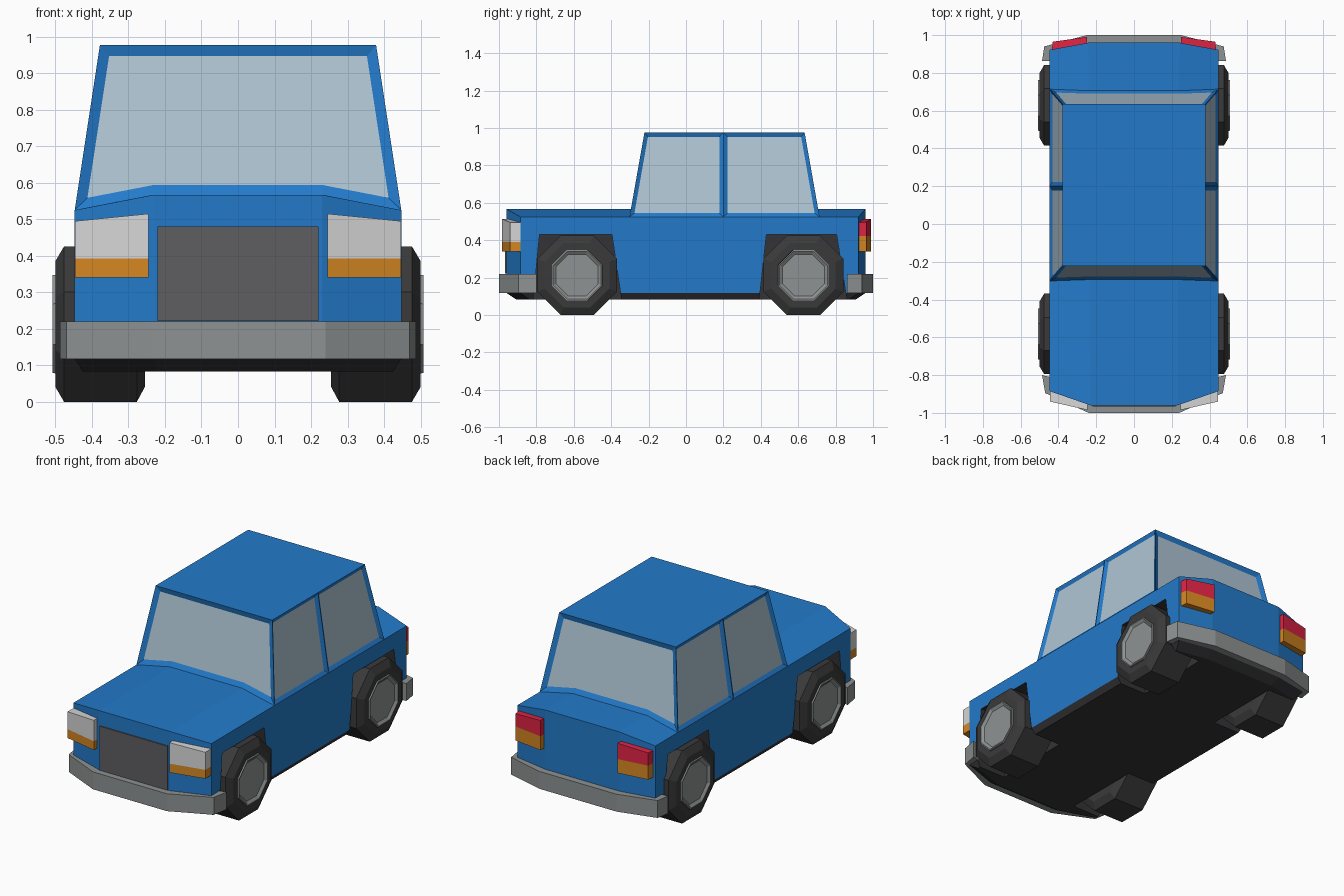
import bpy, bmesh, math

if "Cube" in bpy.data.objects:
    bpy.data.objects.remove(bpy.data.objects["Cube"])


def material(name, r, g, b):
    lin = [((c / 255 + 0.055) / 1.055) ** 2.4 for c in (r, g, b)]
    m = bpy.data.materials.new(name)
    m.diffuse_color = (*lin, 1)
    m.use_nodes = True
    m.node_tree.nodes["Principled BSDF"].inputs["Base Color"].default_value = m.diffuse_color
    return m


BLUE = material("blue paint", 35, 122, 202)
GLASS = material("window glass", 174, 197, 211)
TYRE = material("black rubber", 58, 58, 58)
UNDER = material("dark underbody", 52, 52, 55)
GRILLE = material("grille grey", 95, 93, 96)
METAL = material("bumper grey", 142, 146, 146)
WHITE = material("lamp white", 214, 214, 214)
AMBER = material("lamp amber", 212, 134, 34)
RED = material("lamp red", 224, 36, 68)


def finish(bm, name, mats):
    mesh = bpy.data.meshes.new(name)
    bm.to_mesh(mesh)
    bm.free()
    for m in mats:
        mesh.materials.append(m)
    ob = bpy.data.objects.new(name, mesh)
    bpy.context.collection.objects.link(ob)
    return ob


def loft(name, rings, mats, rule=None, split=()):
    """Skin a stack of equal rings, cap both ends, colour faces by rule."""
    bm = bmesh.new()
    vs = [[bm.verts.new(p) for p in r] for r in rings]
    n = len(rings[0])
    for a, b in zip(vs, vs[1:]):
        for i in range(n):
            j = (i + 1) % n
            bm.faces.new((a[i], a[j], b[j], b[i]))
    bm.faces.new(vs[0][::-1])
    bm.faces.new(vs[-1])
    for i, j in split:
        bmesh.ops.connect_verts(bm, verts=[vs[-1][i], vs[-1][j]])
    bmesh.ops.recalc_face_normals(bm, faces=bm.faces[:])
    if rule:
        for f in bm.faces:
            f.material_index = rule(f.calc_center_median())
    return finish(bm, name, mats)


def prism(name, plan, z0, z1, mat):
    return loft(name, [[(x, y, z) for x, y in plan] for z in (z0, z1)], [mat])


def mirrored(half):
    return half + [(-x, y) for x, y in reversed(half)]


# Lower body: plan outline lofted up, with sloped shoulders
plan = [(-.447, -.885), (-.23, -.96), (.23, -.96), (.447, -.885),
        (.447, .922), (.24, .96), (-.24, .96), (-.447, .922)]
body = loft("body", [
    [(x * .95, y * .945, .083) for x, y in plan],
    [(x, y, .118) for x, y in plan],
    [(x, y, .525 if abs(x) > .4 else .567) for x, y in plan],
], [BLUE, UNDER], split=[(1, 6), (2, 5)])

# Wheel arches cut from the body
arches = [[(-.82, .05), (-.783, .432), (-.396, .432), (-.34, .05)],
          [(.388, .05), (.43, .432), (.805, .432), (.865, .05)]]
cutters = []
for arch in arches:
    for s in (-1, 1):
        c = loft("arch_cutter", [[(s * x, y, z) for y, z in arch] for x in (.25, .6)], [])
        c.hide_render = True
        cutters.append(c)
        mod = body.modifiers.new("arch", 'BOOLEAN')
        mod.operation = 'DIFFERENCE'
        mod.solver = 'EXACT'
        mod.object = c
bpy.context.view_layer.update()
cut = bpy.data.meshes.new_from_object(
    body.evaluated_get(bpy.context.evaluated_depsgraph_get()))
body.modifiers.clear()
body.data = cut
for c in cutters:
    bpy.data.objects.remove(c)
cut.materials.clear()
cut.materials.append(BLUE)
cut.materials.append(UNDER)
for p in cut.polygons:
    c = p.center
    in_arch = (.24 < abs(c.x) < .44 and c.z < .44
               and (-.83 < c.y < -.33 or .38 < c.y < .87))
    p.material_index = 1 if p.normal.z < -.3 or in_arch else 0

# Cabin with inset windows
ZB, ZC, ZT = .525, .567, .977
bm = bmesh.new()


def end_wall(yb, yt):
    yc = yb + (yt - yb) * (ZC - ZB) / (ZT - ZB)
    pts = [(-.447, yb, ZB), (-.23, yc, ZC), (.23, yc, ZC), (.447, yb, ZB),
           (.378, yt, ZT), (-.378, yt, ZT)]
    return [bm.verts.new(p) for p in pts]


front, rear = end_wall(-.302, -.222), end_wall(.714, .634)
mid = [[bm.verts.new((s * x, .2, z)) for x, z in ((.447, ZB), (.378, ZT))] for s in (-1, 1)]
ends = [bm.faces.new(front), bm.faces.new(rear)]
sides = []
for (b, t), ib, it in ((mid[0], 0, 5), (mid[1], 3, 4)):
    sides.append(bm.faces.new((front[ib], b, t, front[it])))
    sides.append(bm.faces.new((b, rear[ib], rear[it], t)))
bm.faces.new((front[5], front[4], mid[1][1], rear[4], rear[5], mid[0][1]))
bm.faces.new((front[0], front[1], front[2], front[3], mid[1][0],
              rear[3], rear[2], rear[1], rear[0], mid[0][0]))
bmesh.ops.recalc_face_normals(bm, faces=bm.faces[:])
for faces, width in ((ends, .029), (sides, .022)):
    bmesh.ops.inset_individual(bm, faces=faces, thickness=width, depth=-.012,
                               use_even_offset=True)
    for f in faces:
        f.material_index = 1
finish(bm, "cabin", [BLUE, GLASS])

# Grille plate
prism("grille", [(-.22, -.967), (.22, -.967), (.22, -.958), (-.22, -.958)], .222, .48, GRILLE)

# Wrap-around bumpers
prism("front_bumper", mirrored([(.445, -.81), (.487, -.80), (.47, -.895), (.24, -1)])
      + [(-.445, -.81), (-.425, -.86), (-.22, -.94), (.22, -.94), (.425, -.86)][1:],
      .118, .22, METAL)
prism("rear_bumper", mirrored([(.445, .862), (.487, .862), (.475, .94), (.25, 1)])
      + [(-.425, .90), (-.22, .94), (.22, .94), (.425, .90)],
      .118, .22, METAL)


# Two-colour lamps, amber below the split height
def lamp(name, corners, split, top, s):
    rings = [[(s * x, y, z) for x, y in corners] for z in (.34, split)]
    rings.append([(s * x, y, top + .1 * (.345 - x)) for x, y in corners])
    loft(name, rings, [top_mats[name.split("_")[0]], AMBER],
         lambda c: 1 if c.z < split - .01 else 0)


top_mats = {"head": WHITE, "tail": RED}
for s, side in ((-1, "left"), (1, "right")):
    lamp("head_lamp_" + side, [(.446, -.88), (.446, -.94), (.245, -.985), (.245, -.94)],
         .392, .505, s)
    lamp("tail_lamp_" + side, [(.435, .92), (.43, .965), (.25, .99), (.25, .95)],
         .422, .505, s)


# Eight-sided wheels: tyre and recessed rim
def wheel_part(name, profile, s, y, mat):
    rings = []
    for x, r in profile:
        r /= math.cos(math.pi / 8)
        rings.append([(s * x, y + r * math.cos(a), .213 + r * math.sin(a))
                      for a in [math.pi / 8 + k * math.pi / 4 for k in range(8)]])
    loft(name, rings, [mat])


for s, side in ((-1, "left"), (1, "right")):
    for y, end in ((-.582, "front"), (.628, "rear")):
        wheel_part(f"{end}_{side}_tyre",
                   [(.255, .172), (.277, .213), (.476, .213), (.5, .172), (.5, .135), (.48, .13)],
                   s, y, TYRE)
        wheel_part(f"{end}_{side}_rim",
                   [(.47, .138), (.508, .134), (.508, .128), (.496, .112)], s, y, METAL)
